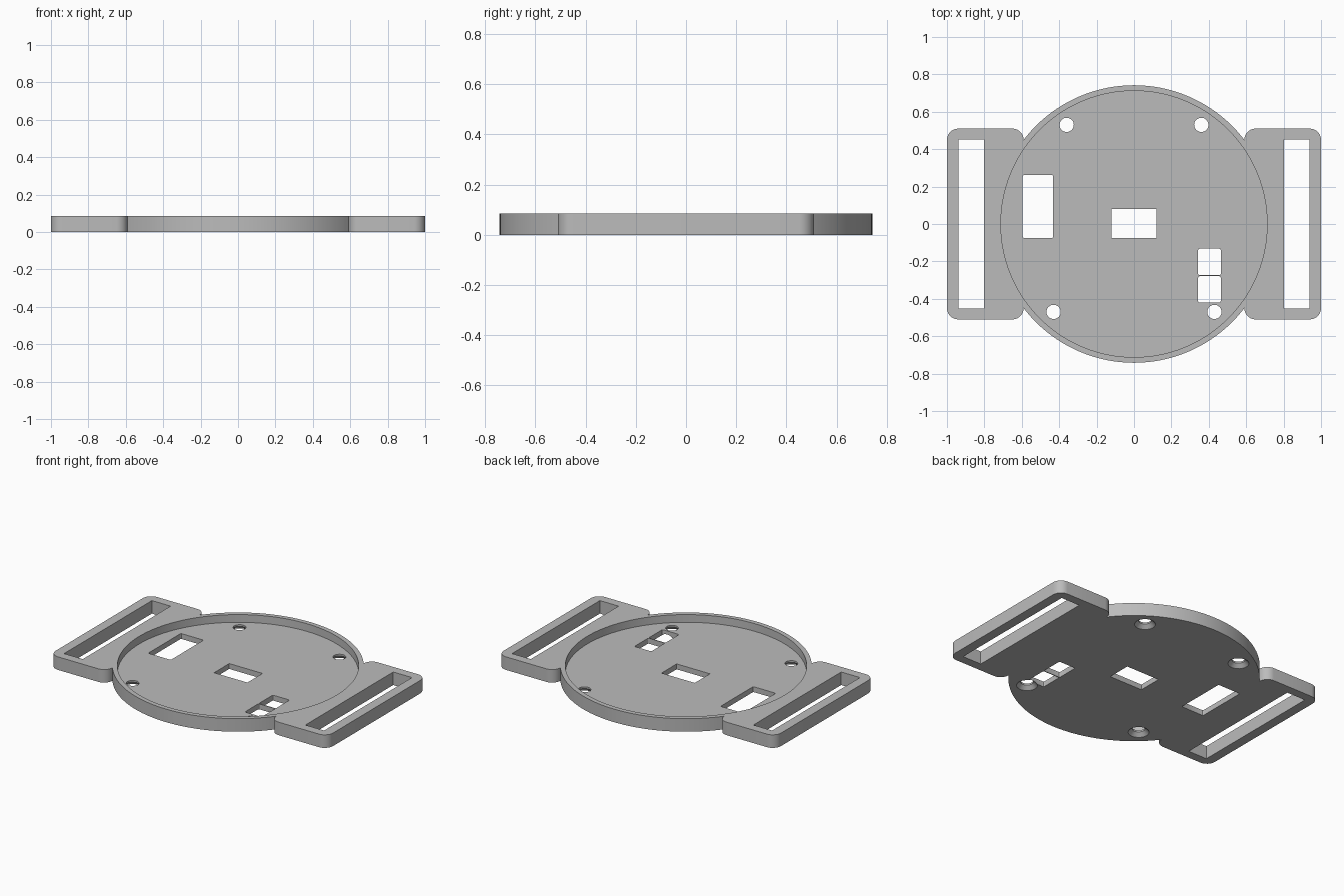
import bpy, bmesh
from math import cos, sin, pi, radians

HEIGHT, FLOOR = 0.085, 0.035
DISC_R, RECESS_R = 0.742, 0.712

cube = bpy.data.objects.get("Cube")
if cube:
    bpy.data.objects.remove(cube, do_unlink=True)

grey = bpy.data.materials.new("grey_plastic")
grey.use_nodes = True
grey.diffuse_color = (0.5, 0.5, 0.5, 1)
grey.node_tree.nodes["Principled BSDF"].inputs["Base Color"].default_value = grey.diffuse_color


def circle(r, n, cx=0, cy=0):
    return [(cx + r * cos(2 * pi * i / n), cy + r * sin(2 * pi * i / n)) for i in range(n)]


def rounded_rect(x0, x1, y0, y1, r=0.0, steps=8):
    if r == 0:
        return [(x0, y0), (x1, y0), (x1, y1), (x0, y1)]
    corners = [(x1 - r, y1 - r), (x0 + r, y1 - r), (x0 + r, y0 + r), (x1 - r, y0 + r)]
    return [(cx + r * cos(pi / 2 * (k + i / steps)), cy + r * sin(pi / 2 * (k + i / steps)))
            for k, (cx, cy) in enumerate(corners) for i in range(steps + 1)]


def loft(name, layers):
    """Solid through matching outlines, given as (outline, z) from bottom to top."""
    bm = bmesh.new()
    rings = [[bm.verts.new((x, y, z)) for x, y in pts] for pts, z in layers]
    bm.faces.new(rings[0][::-1])
    bm.faces.new(rings[-1])
    for low, high in zip(rings, rings[1:]):
        for i in range(len(low)):
            j = (i + 1) % len(low)
            bm.faces.new((low[i], low[j], high[j], high[i]))
    bmesh.ops.recalc_face_normals(bm, faces=bm.faces)
    mesh = bpy.data.meshes.new(name)
    bm.to_mesh(mesh)
    bm.free()
    mesh.materials.append(grey)
    ob = bpy.data.objects.new(name, mesh)
    bpy.context.collection.objects.link(ob)
    return ob


def prism(name, pts, z0, z1):
    return loft(name, [(pts, z0), (pts, z1)])


def combine(target, tool, operation):
    mod = target.modifiers.new("combine", "BOOLEAN")
    mod.operation, mod.solver, mod.object = operation, "EXACT", tool
    bpy.context.view_layer.objects.active = target
    bpy.ops.object.modifier_apply(modifier=mod.name)
    bpy.data.objects.remove(tool, do_unlink=True)


# Round tray body with a strap tab on each side
plate = prism("mounting_plate", circle(DISC_R, 128), 0, HEIGHT)
for s in (-1, 1):
    x0, x1 = sorted((s * 0.59, s))
    combine(plate, prism("strap_tab", rounded_rect(x0, x1, -0.51, 0.51, 0.06), 0, HEIGHT), "UNION")

# Shallow round recess
combine(plate, prism("recess", circle(RECESS_R, 128), FLOOR, 0.2), "DIFFERENCE")

# Strap slots
for s in (-1, 1):
    x0, x1 = sorted((s * 0.802, s * 0.937))
    combine(plate, prism("strap_slot", rounded_rect(x0, x1, -0.452, 0.452), -0.1, 0.2), "DIFFERENCE")

# Openings in the floor; the last two are split by a thin web
for x0, x1, y0, y1, r in [(-0.595, -0.432, -0.075, 0.262, 0.008),
                          (-0.12, 0.12, -0.075, 0.081, 0),
                          (0.343, 0.464, -0.42, -0.279, 0.008),
                          (0.343, 0.464, -0.274, -0.132, 0.008)]:
    combine(plate, prism("opening", rounded_rect(x0, x1, y0, y1, r, 3), -0.1, 0.2), "DIFFERENCE")

# Screw holes, countersunk from below
for x, y in [(-0.36, 0.53), (0.36, 0.53), (-0.43, -0.47), (0.43, -0.47)]:
    wide, narrow = circle(0.062, 32, x, y), circle(0.038, 32, x, y)
    combine(plate, loft("screw_hole", [(wide, -0.05), (wide, 0.0005), (narrow, 0.024), (narrow, 0.2)]),
            "DIFFERENCE")

# Smooth curved walls, sharp edges kept
bpy.ops.object.select_all(action="DESELECT")
plate.select_set(True)
bpy.context.view_layer.objects.active = plate
bpy.ops.object.shade_smooth_by_angle(angle=radians(30))
